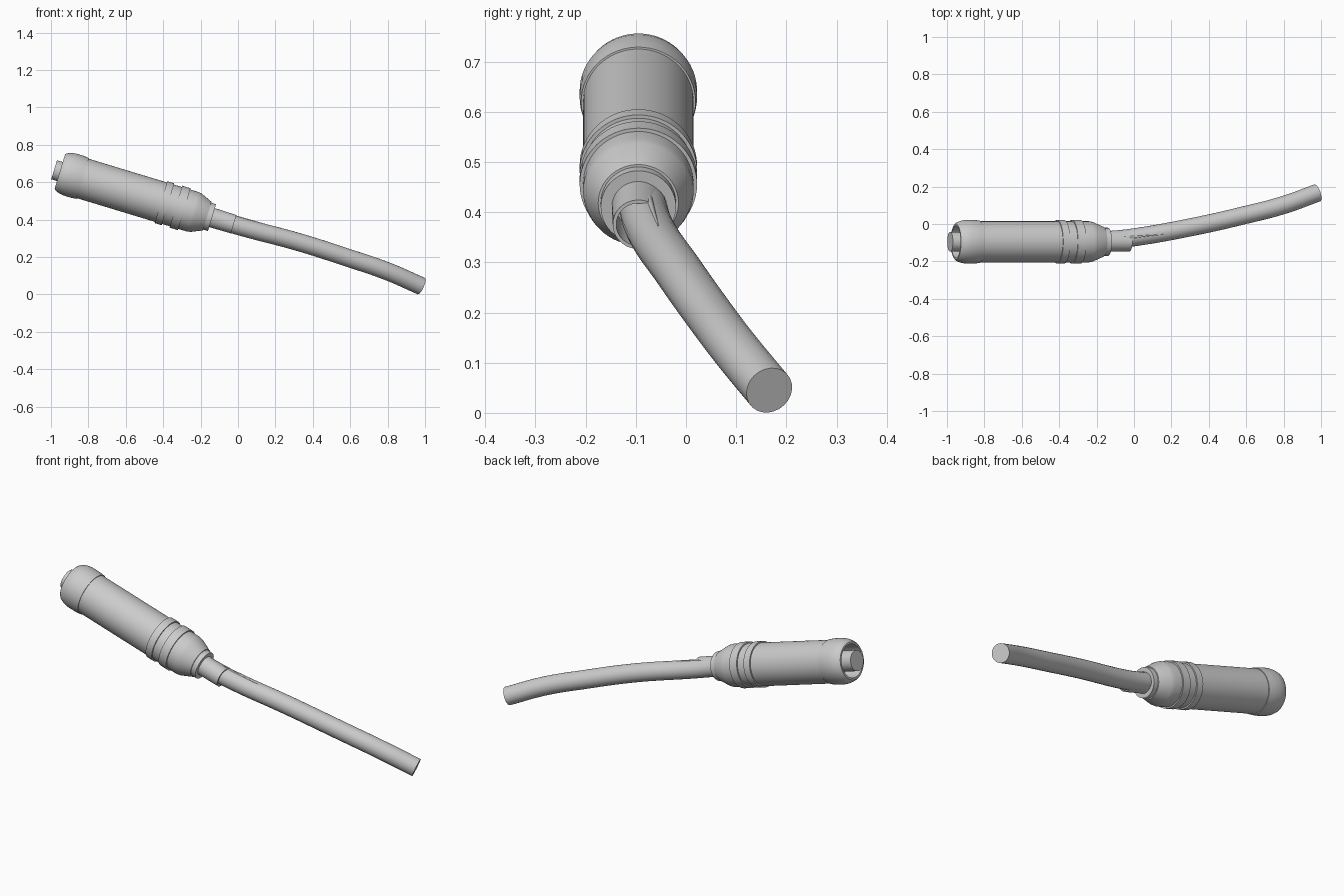
import bpy, bmesh, math
from mathutils import Matrix, Vector

default = bpy.data.objects.get("Cube")
if default:
    bpy.data.objects.remove(default, do_unlink=True)

grey = bpy.data.materials.new("plain_grey")
grey.use_nodes = True
grey.diffuse_color = (0.6, 0.6, 0.6, 1)
grey.node_tree.nodes["Principled BSDF"].inputs["Base Color"].default_value = (0.6, 0.6, 0.6, 1)

# The plug axis runs from the nose down towards the cable
ORIGIN = Vector((-0.83, -0.095, 0.62))
AXIS = Vector((0.957, 0, -0.29)).normalized()
PLACE = Matrix.Translation(ORIGIN) @ AXIS.to_track_quat('Z', 'Y').to_matrix().to_4x4()


def finish(obj, angle=30):
    bpy.ops.object.select_all(action='DESELECT')
    obj.select_set(True)
    bpy.context.view_layer.objects.active = obj
    if obj.type == 'CURVE':
        bpy.ops.object.convert(target='MESH')
        obj = bpy.context.view_layer.objects.active
    obj.data.materials.clear()
    obj.data.materials.append(grey)
    bpy.ops.object.shade_smooth_by_angle(angle=math.radians(angle))
    return obj


def lathe(name, profile, sides=64):
    """Turn (distance along axis, radius) points around the plug axis."""
    bm = bmesh.new()
    verts = [bm.verts.new((r, 0, t)) for t, r in profile]
    edges = [bm.edges.new(pair) for pair in zip(verts, verts[1:])]
    bmesh.ops.spin(bm, geom=verts + edges, cent=(0, 0, 0), axis=(0, 0, 1),
                   angle=math.tau, steps=sides, use_duplicate=False)
    bmesh.ops.remove_doubles(bm, verts=bm.verts, dist=1e-5)
    bmesh.ops.recalc_face_normals(bm, faces=bm.faces)
    bm.transform(PLACE)
    mesh = bpy.data.meshes.new(name)
    bm.to_mesh(mesh)
    bm.free()
    obj = bpy.data.objects.new(name, mesh)
    bpy.context.collection.objects.link(obj)
    return finish(obj)


# Plug body with the tapered rear shoulder
lathe("plug_body", [(-0.02, 0), (-0.02, 0.11), (0.56, 0.11), (0.615, 0.11),
                    (0.635, 0.106), (0.695, 0.08), (0.695, 0)])

# Hollow rounded nose cap
lathe("nose_cap", [(0.0, 0.109), (0.0, 0.114), (-0.03, 0.117), (-0.075, 0.117),
                   (-0.1, 0.112), (-0.12, 0.104), (-0.128, 0.096), (-0.128, 0.086),
                   (-0.03, 0.084), (-0.03, 0)])

# Contact core standing proud of the nose
lathe("contact_core", [(-0.03, 0), (-0.03, 0.053), (-0.16, 0.053), (-0.16, 0)])

# Grip rings
for name, start, end in (("front_grip_ring", 0.437, 0.476), ("rear_grip_ring", 0.52, 0.567)):
    lathe(name, [(start, 0.108), (start, 0.117), (end, 0.117), (end, 0.108)])

# Rear collar and the open strain relief sleeve
lathe("rear_collar", [(0.69, 0), (0.69, 0.075), (0.722, 0.075), (0.722, 0)])
lathe("strain_relief_sleeve", [(0.71, 0.053), (0.843, 0.051), (0.843, 0.044), (0.71, 0.044)])

# Bent cable
path = [(-0.15, -0.087, 0.413), (-0.02, -0.074, 0.372), (0.33, -0.012, 0.278),
        (0.59, 0.047, 0.195), (0.795, 0.1, 0.125), (0.979, 0.166, 0.045)]
curve = bpy.data.curves.new("cable", 'CURVE')
curve.dimensions = '3D'
curve.bevel_depth = 0.048
curve.bevel_resolution = 10
curve.resolution_u = 10
curve.use_fill_caps = True
spline = curve.splines.new('BEZIER')
spline.bezier_points.add(len(path) - 1)
for point, co in zip(spline.bezier_points, path):
    point.co = co
    point.handle_left_type = point.handle_right_type = 'AUTO'
cable = bpy.data.objects.new("cable", curve)
bpy.context.collection.objects.link(cable)
finish(cable)

# Slim tapering rib where the cable leaves the sleeve
start, end = Vector((-0.06, -0.075, 0.428)), Vector((0.16, -0.055, 0.372))
bpy.ops.mesh.primitive_cone_add(vertices=12, radius1=0.008, radius2=0.001,
                                depth=(end - start).length, location=(start + end) / 2,
                                rotation=(end - start).to_track_quat('Z', 'Y').to_euler())
rib = bpy.context.object
rib.name = "cable_rib"
finish(rib)
